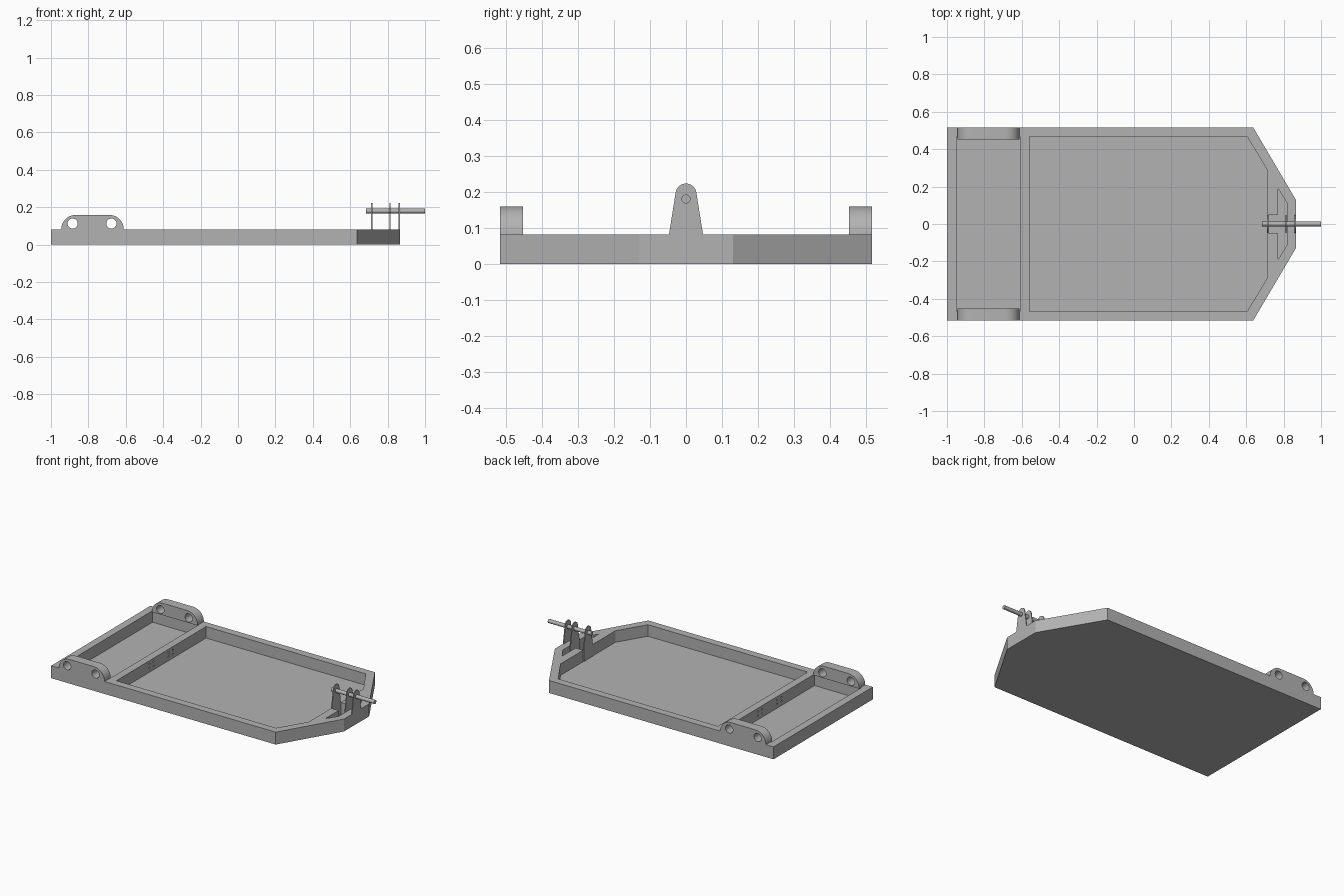
import bpy, bmesh, math

cube = bpy.data.objects.get("Cube")
if cube:
    bpy.data.objects.remove(cube, do_unlink=True)

grey = bpy.data.materials.new("plain grey")
grey.use_nodes = True
grey.diffuse_color = (0.45, 0.45, 0.45, 1)
grey.node_tree.nodes["Principled BSDF"].inputs["Base Color"].default_value = (0.45, 0.45, 0.45, 1)

PLACE = {"x": lambda a, b, h: (h, a, b),
         "y": lambda a, b, h: (a, h, b),
         "z": lambda a, b, h: (a, b, h)}


def prism(name, profile, lo, hi, axis):
    """Extrude a 2D profile along an axis from lo to hi."""
    bm = bmesh.new()
    rings = [[bm.verts.new(PLACE[axis](a, b, h)) for a, b in profile] for h in (lo, hi)]
    n = len(profile)
    for ring in rings:
        bm.faces.new(ring)
    for i in range(n):
        j = (i + 1) % n
        bm.faces.new((rings[0][i], rings[0][j], rings[1][j], rings[1][i]))
    bmesh.ops.recalc_face_normals(bm, faces=bm.faces)
    mesh = bpy.data.meshes.new(name)
    bm.to_mesh(mesh)
    bm.free()
    mesh.materials.append(grey)
    obj = bpy.data.objects.new(name, mesh)
    bpy.context.collection.objects.link(obj)
    return obj


def arc(cx, cy, r, start, end, n=12):
    angles = [math.radians(start + (end - start) * i / n) for i in range(n + 1)]
    return [(cx + r * math.cos(t), cy + r * math.sin(t)) for t in angles]


def circle(cx, cy, r, n=24):
    return arc(cx, cy, r, 0, 360, n)[:-1]


def mirrored(half):
    """Close a half outline by reflecting it across y = 0."""
    return half + [(x, -y) for x, y in reversed(half)]


def activate(obj):
    bpy.ops.object.select_all(action="DESELECT")
    obj.select_set(True)
    bpy.context.view_layer.objects.active = obj


def cut(obj, cutter):
    cutter.hide_render = True
    mod = obj.modifiers.new("cut", "BOOLEAN")
    mod.operation, mod.solver, mod.object = "DIFFERENCE", "EXACT", cutter
    activate(obj)
    bpy.ops.object.modifier_apply(modifier=mod.name)
    bpy.data.objects.remove(cutter, do_unlink=True)


def smooth(obj):
    activate(obj)
    bpy.ops.object.shade_smooth_by_angle(angle=math.radians(30))


TOP, FLOOR, HALF = 0.082, 0.006, 0.517

# Tray with a pointed nose
tray = prism("tray", mirrored([(-1, HALF), (0.637, HALF), (0.865, 0.13)]), 0, TOP, "z")

# Rear, main and nose pockets, and the notch joining the last two
pockets = [
    [(-0.95, 0.467), (-0.61, 0.467)],
    [(-0.56, 0.467), (0.605, 0.467), (0.715, 0.285)],
    [(0.77, 0.19), (0.817, 0.115)],
    [(0.70, 0.05), (0.79, 0.05)],
]
for half in pockets:
    cut(tray, prism("pocket_cutter", mirrored(half), FLOOR, 0.2, "z"))

# Two groups of four small holes through the divider
for group in (-0.1, 0.1):
    for dy in (-0.022, 0.022):
        for z in (0.032, 0.06):
            cut(tray, prism("hole_cutter", circle(group + dy, z, 0.006, 12), -0.64, -0.53, "x"))

# Side lugs with rounded ends and two holes each
R = 0.077
lug_profile = ([(-0.945, TOP - 0.002)] + arc(-0.945 + R, TOP, R, 180, 90)
               + arc(-0.611 - R, TOP, R, 90, 0) + [(-0.611, TOP - 0.002)])
for name, lo, hi in (("front_lug", -HALF, -0.453), ("back_lug", 0.453, HALF)):
    lug = prism(name, lug_profile, lo, hi, "y")
    for x in (-0.884, -0.677):
        cut(lug, prism("lug_hole_cutter", circle(x, 0.113, 0.027), lo - 0.05, hi + 0.05, "y"))
    smooth(lug)

# Tapered hinge plates carrying the pin
for name, x, base in (("inner_plate", 0.715, FLOOR), ("middle_plate", 0.812, FLOOR),
                      ("outer_plate", 0.862, TOP)):
    profile = [(0.047, base), (0.047, TOP + 0.001)] + arc(0, 0.194, 0.029, 8, 172)
    profile += [(-0.047, TOP + 0.001), (-0.047, base)]
    smooth(prism(name, profile, x - 0.003, x + 0.003, "x"))

# Hinge pin
smooth(prism("pin", circle(0, 0.18, 0.0125), 0.685, 1.0, "x"))
